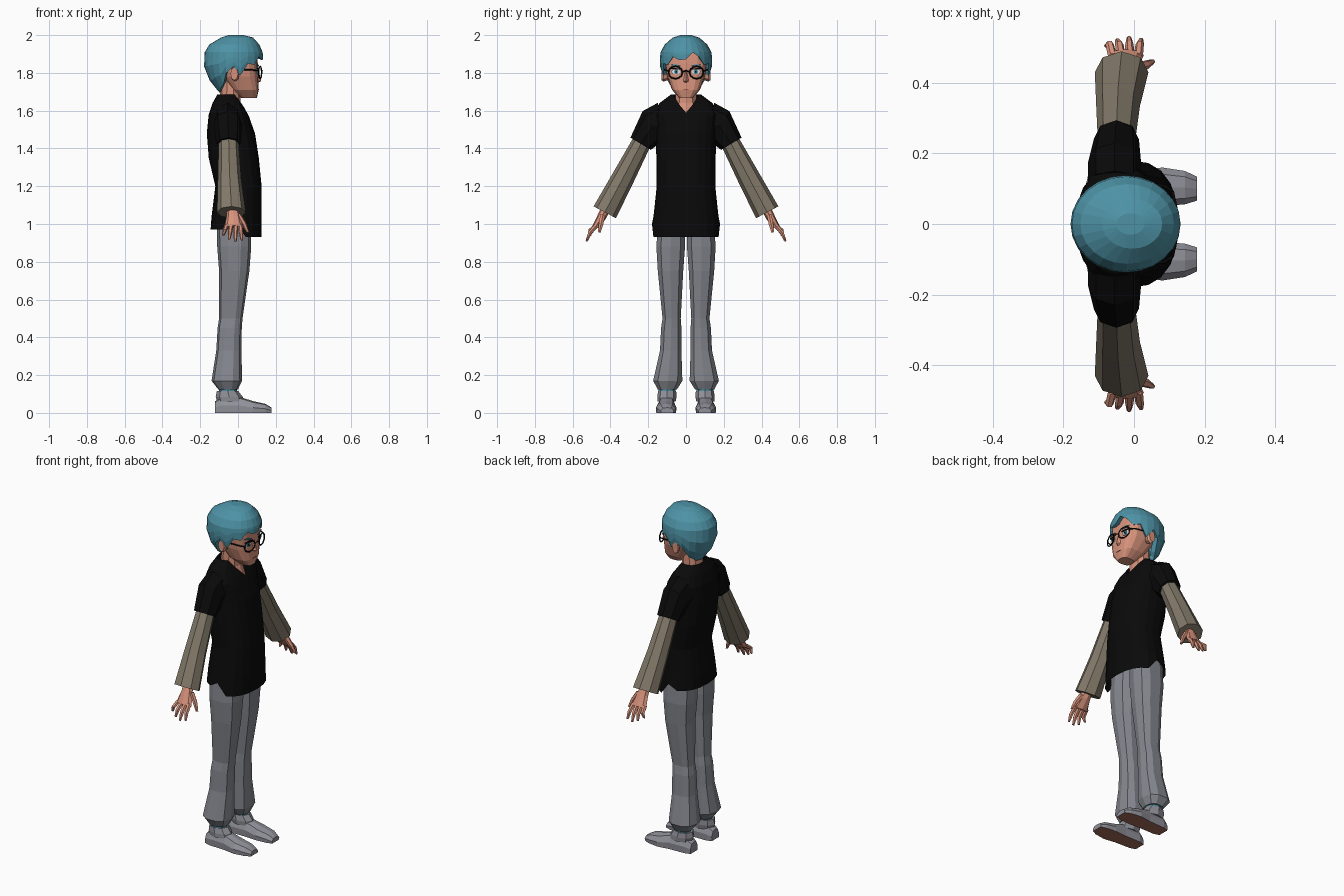
import bpy, bmesh
from math import sin, cos, pi, radians
from mathutils import Vector

cube = bpy.data.objects.get("Cube")
if cube:
    bpy.data.objects.remove(cube)


def material(name, *rgb):
    m = bpy.data.materials.new(name)
    m.use_nodes = True
    m.diffuse_color = (*rgb, 1)
    m.node_tree.nodes["Principled BSDF"].inputs["Base Color"].default_value = (*rgb, 1)
    return m


SKIN = material("skin", .68, .29, .20)
HAIR = material("teal hair", .075, .29, .38)
BLACK = material("black cloth", .003, .003, .003)
BEIGE = material("beige cloth", .22, .19, .14)
GREY = material("grey trousers", .23, .24, .27)
SHOE = material("shoe grey", .28, .28, .32)
SOLE = material("brown sole", .35, .15, .10)
WHITE = material("eye white", .75, .78, .8)
LIP = material("lip", .35, .10, .08)


def signed_pow(v, e):
    return abs(v) ** e * (1 if v >= 0 else -1)


def oval(z, xb, xf, y0, y1, n=8, p=2.0):
    """Horizontal ring; its first point faces forward (+x)."""
    pts = []
    for i in range(n):
        t = 2 * pi * i / n
        pts.append(Vector(((xb + xf) / 2 + (xf - xb) / 2 * signed_pow(cos(t), 2 / p),
                           (y0 + y1) / 2 + (y1 - y0) / 2 * signed_pow(sin(t), 2 / p), z)))
    return pts


def tilted(x, y, z, rx, ru, deg, n=8):
    """Ring across an arm, with its second axis tilted in the y-z plane."""
    a = radians(deg)
    return [Vector((x + rx * cos(t), y + ru * sin(t) * cos(a), z + ru * sin(t) * sin(a)))
            for t in (2 * pi * i / n for i in range(n))]


def loft(name, rings, mat, start=True, end=True, mirror=False):
    bm = bmesh.new()
    rows = [[bm.verts.new(p) for p in r] for r in rings]
    n = len(rows[0])
    for a, b in zip(rows, rows[1:]):
        for i in range(n):
            j = (i + 1) % n
            bm.faces.new((a[i], a[j], b[j], b[i]))
    if start:
        bm.faces.new(rows[0])
    if end:
        bm.faces.new(rows[-1])
    bmesh.ops.recalc_face_normals(bm, faces=bm.faces)
    me = bpy.data.meshes.new(name)
    bm.to_mesh(me)
    bm.free()
    me.materials.append(mat)
    ob = bpy.data.objects.new(name, me)
    bpy.context.collection.objects.link(ob)
    if mirror:
        mod = ob.modifiers.new("mirror", 'MIRROR')
        mod.use_axis = (False, True, False)
        mod.use_clip = False
        mod.use_mirror_merge = False
    return ob


def plate(name, x, y, z, ry, rz, mat, yaw=12, tilt=0, n=8, mirror=True):
    """Thin facial detail facing forward."""
    c, s, k = cos(radians(yaw)), sin(radians(yaw)), radians(tilt)
    rings = []
    for d in (-.002, .002):
        ring = []
        for i in range(n):
            t = 2 * pi * i / n
            u, v = ry * cos(t), rz * sin(t)
            u, v = u * cos(k) - v * sin(k), u * sin(k) + v * cos(k)
            ring.append(Vector((x + d - u * s, y + u * c, z + v)))
        rings.append(ring)
    return loft(name, rings, mat, mirror=mirror)


def wire(name, pts, mat, r=.004, closed=False):
    cu = bpy.data.curves.new(name, 'CURVE')
    cu.dimensions = '3D'
    cu.bevel_depth, cu.bevel_resolution = r, 0
    cu.use_fill_caps = True
    sp = cu.splines.new('POLY')
    sp.points.add(len(pts) - 1)
    for q, p in zip(sp.points, pts):
        q.co = (*p, 1)
    sp.use_cyclic_u = closed
    cu.materials.append(mat)
    bpy.context.collection.objects.link(bpy.data.objects.new(name, cu))


# Shirt body: side slits in the hem, v-shaped collar
body = [(.95, -.145, .125, .18), (1.04, -.14, .125, .172), (1.2, -.12, .125, .155),
        (1.35, -.155, .11, .157), (1.48, -.165, .09, .16), (1.58, -.155, .06, .17),
        (1.64, -.135, .03, .14), (1.685, -.11, 0, .08)]
rings = [oval(z, xb, xf, -w, w, 20, 2.4) for z, xb, xf, w in body]
for i, p in enumerate(rings[0]):
    p.z = 1.0 if i in (5, 15) else (.97 if 5 < i < 15 else .932)
for ring, w in zip(rings[-3:], (.4, .8, 1)):
    for i, drop in ((0, .095), (1, .06), (19, .06), (2, .03), (18, .03)):
        ring[i].z -= drop * w
        ring[i].x += .5 * drop * w * w
loft("shirt_body", rings, BLACK, start=False, end=False)
loft("shirt_sleeve", [tilted(-.055, .12, 1.53, .075, .115, 75), tilted(-.055, .175, 1.52, .075, .095, 55),
                      tilted(-.05, .24, 1.425, .064, .063, 31)], BLACK, mirror=True)

# Long under-sleeves
loft("under_sleeve", [tilted(-.05, .225, 1.45, .052, .05, 30), tilted(-.045, .335, 1.24, .062, .06, 30),
                      tilted(-.035, .43, 1.062, .076, .067, 28)], BEIGE, mirror=True)

# Hands
loft("palm", [tilted(-.03, .42, 1.09, .03, .024, 28), tilted(-.025, .445, 1.04, .036, .024, 25),
              tilted(-.022, .478, .985, .05, .018, 20)], SKIN, mirror=True)
for label, x0, x1, tip_y, tip_z in (("little", -.06, -.078, .505, .94), ("ring", -.036, -.047, .52, .92),
                                    ("middle", -.012, -.014, .527, .908), ("index", .012, .02, .522, .915)):
    mid = ((x0 + x1) / 2, .508, (tip_z + .995) / 2)
    loft(label + "_finger", [tilted(x0, .472, .995, .013, .014, 25, 6), tilted(*mid, .012, .012, 20, 6),
                             tilted(x1, tip_y, tip_z, .007, .006, 15, 6)], SKIN, mirror=True)
loft("thumb", [tilted(0, .44, 1.05, .018, .016, 20, 6), tilted(.032, .45, 1.0, .015, .014, 20, 6),
               tilted(.052, .46, .955, .008, .008, 20, 6)], SKIN, mirror=True)

# Trousers
leg = [(1.02, -.112, .07, 0, .15), (.88, -.11, .07, .002, .16), (.75, -.1, .06, .012, .152),
       (.5, -.1, .024, .026, .126), (.45, -.108, .02, .022, .134), (.33, -.115, .018, .022, .14),
       (.17, -.14, .022, .016, .177), (.125, -.105, 0, .045, .152)]
loft("trouser_leg", [oval(*r, 10, 2.5) for r in leg], GREY, mirror=True)

# Socks and shoes
loft("sock", [oval(.09, -.1, -.005, .055, .145), oval(.14, -.1, -.005, .055, .145)], HAIR, mirror=True)
loft("shoe_collar", [oval(.06, -.11, .03, .055, .15), oval(.085, -.118, .025, .05, .152),
                     oval(.115, -.112, .002, .052, .148)], SHOE, mirror=True)
rings = []
for x, top, w, cy in ((-.123, .06, .034, .1), (-.09, .085, .045, .1), (.01, .085, .047, .102),
                      (.08, .062, .055, .105), (.145, .048, .047, .103), (.178, .028, .034, .1)):
    rings.append([Vector((x, cy + w * u, top * v)) for u, v in
                  ((-.95, 0), (-1, .45), (-.65, .9), (0, 1), (.65, .9), (1, .45), (.95, 0))])
shoe = loft("shoe", rings, SHOE, mirror=True)
shoe.data.materials.append(SOLE)
for f in shoe.data.polygons:
    f.material_index = int(f.normal.z < -.9)

# Neck and head
loft("neck", [oval(z, xb, xf, -w, w, 10, 2.2) for z, xb, xf, w in
              ((1.54, -.1, .045, .07), (1.64, -.098, .012, .058), (1.77, -.09, .012, .055))], SKIN)
loft("head", [oval(z, xb, xf, -w, w, 16, 3.2) for z, xb, xf, w in
              ((1.668, .015, .1, .036), (1.71, -.03, .11, .074), (1.78, -.08, .106, .1),
               (1.85, -.1, .105, .112), (1.91, -.1, .1, .11), (1.95, -.08, .07, .08))], SKIN)
loft("nose", [oval(1.748, .09, .108, -.013, .013, 4), oval(1.757, .09, .123, -.014, .014, 4),
              oval(1.815, .09, .109, -.007, .007, 4)], SKIN)
loft("ear", [[Vector((-.012 + rx * cos(t) - tip, y, 1.795 + rz * sin(t)))
              for t in (2 * pi * i / 8 for i in range(8))]
             for y, rx, rz, tip in ((.09, .016, .03, 0), (.118, .024, .041, .004), (.13, .02, .034, .008))],
     SKIN, mirror=True)

# Painted face
plate("eye_white", .103, .054, 1.806, .024, .015, WHITE)
plate("iris", .1055, .052, 1.806, .0115, .0135, HAIR)
plate("pupil", .1075, .052, 1.806, .005, .007, BLACK)
plate("upper_lash", .1065, .054, 1.821, .028, .004, BLACK, tilt=4)
plate("eyebrow", .105, .054, 1.84, .028, .005, HAIR, tilt=8)
plate("mouth", .1095, 0, 1.712, .017, .0025, LIP, yaw=0, mirror=False)

# Glasses
for side, s in (("left", 1), ("right", -1)):
    rim = []
    for i in range(12):
        u, v = cos(pi * i / 6), sin(pi * i / 6)
        rim.append((.117 - .008 * u, s * (.056 + .037 * u), 1.802 + .033 * v))
    wire(side + "_glasses_rim", rim, BLACK, closed=True)
    wire(side + "_glasses_arm", [(.109, s * .093, 1.81), (.085, s * .108, 1.815), (-.01, s * .12, 1.82)], BLACK)
wire("glasses_bridge", [(.125, -.019, 1.806), (.128, 0, 1.811), (.125, .019, 1.806)], BLACK)

# Hair: rounded cap with a jagged fringe, side locks and a tapered nape
N = 24
hem = [1.872, 1.868, 1.885, 1.842, 1.85, 1.785, 1.835, 1.80, 1.735, 1.72, 1.70, 1.705, 1.695]
rings = [oval(z, xb, xf, -w, w, N) for z, xb, xf, w in
         ((2.0, -.05, .03, .03), (1.987, -.09, .08, .07), (1.95, -.152, .113, .113), (1.91, -.176, .13, .134))]
base = oval(1.91, -.18, .132, -.138, .138, N)
centre = Vector((-.025, 0, 0))


def hair_ring(step, shrink, lift):
    ring = []
    for i, p in enumerate(base):
        low = 1.908 if i == 1 else hem[min(i, N - i)]
        z = 1.91 + (low - 1.91) * step
        k = (1 - .5 * (max(0, 1.84 - z) / .14) ** 1.7) * shrink
        ring.append(Vector((centre.x + (p.x - centre.x) * k, p.y * k, z + lift)))
    return ring


rings += [hair_ring(.35, 1, 0), hair_ring(.7, 1, 0), hair_ring(1, 1, 0), hair_ring(1, .75, .015)]
loft("hair", rings, HAIR, end=False)
